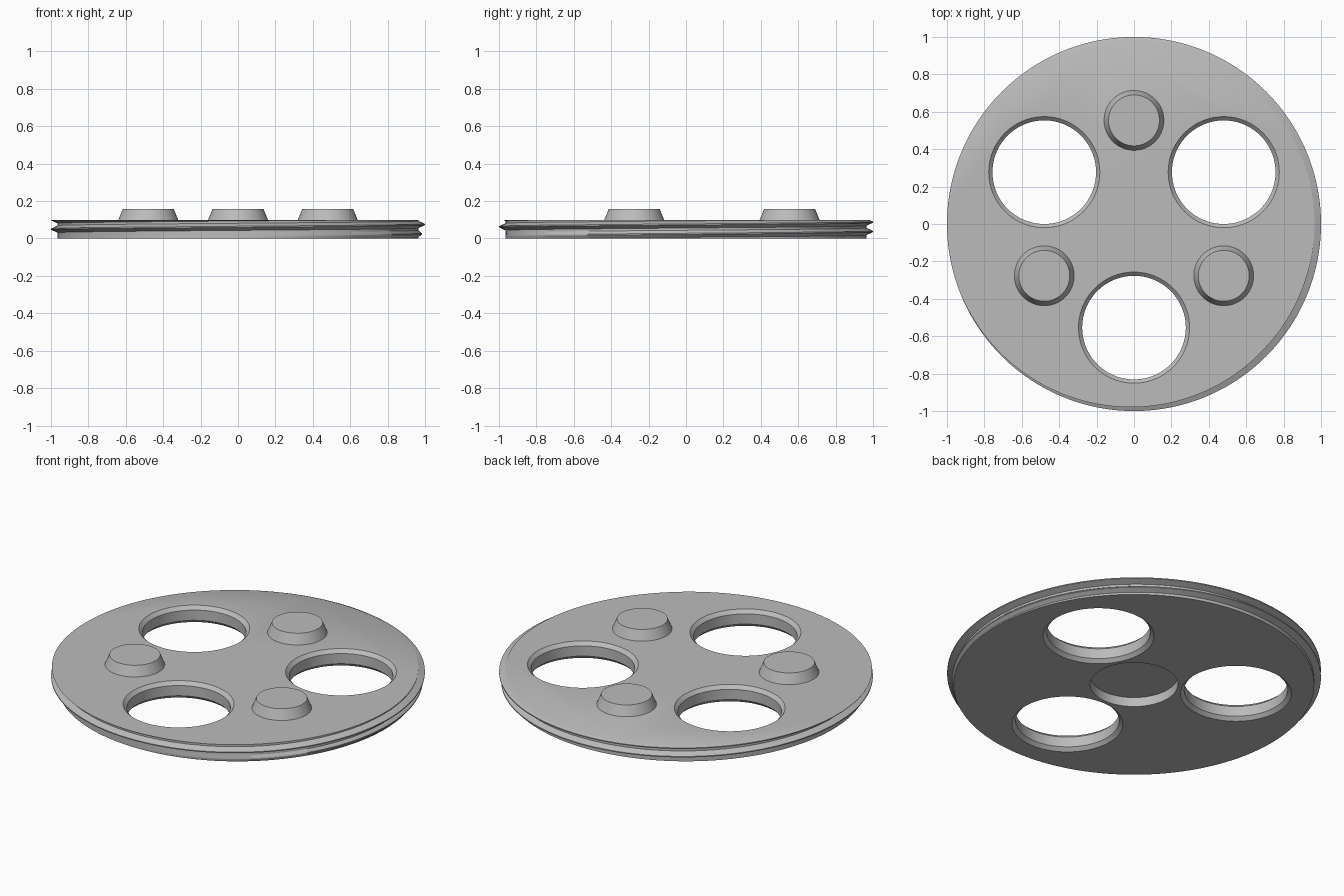
import bpy, bmesh, math
from math import cos, sin, pi, tau

cube = bpy.data.objects.get("Cube")
if cube:
    bpy.data.objects.remove(cube, do_unlink=True)

grey = bpy.data.materials.new("plain grey")
grey.use_nodes = True
GREY = (0.5, 0.5, 0.5, 1)
grey.diffuse_color = GREY
grey.node_tree.nodes["Principled BSDF"].inputs["Base Color"].default_value = GREY

HEIGHT, PITCH = 0.1, 0.05
ROOT, DEPTH = 0.965, 0.035
CREST_HALF, ROOT_HALF = 0.003, 0.019    # distances from the crest line
RING = 0.554                            # radius on which holes and pegs sit


def finish(name, bm):
    bmesh.ops.recalc_face_normals(bm, faces=bm.faces[:])
    mesh = bpy.data.meshes.new(name)
    bm.to_mesh(mesh)
    bm.free()
    obj = bpy.data.objects.new(name, mesh)
    mesh.materials.append(grey)
    bpy.context.collection.objects.link(obj)
    return obj


def lathe(name, profile, x=0, y=0, bottom=True, steps=96):
    """Spin an (r, z) profile around a vertical axis and cap its ends."""
    bm = bmesh.new()
    rings = [[bm.verts.new((x + r * cos(tau * i / steps), y + r * sin(tau * i / steps), z))
              for i in range(steps)] for r, z in profile]
    for a, b in zip(rings, rings[1:]):
        for i in range(steps):
            j = (i + 1) % steps
            bm.faces.new((a[i], a[j], b[j], b[i]))
    bm.faces.new(rings[-1])
    if bottom:
        bm.faces.new(rings[0][::-1])
    return finish(name, bm)


def rim_radius(angle, z):
    """Helical thread whose first turn fades in at the underside."""
    p = (z - PITCH / 2) / PITCH - angle / tau
    turn = round(p)
    off = abs(p - turn) * PITCH
    ridge = min(1, max(0, (ROOT_HALF - off) / (ROOT_HALF - CREST_HALF)))
    fade = min(1, max(0, (angle + tau * turn + pi / 2) / pi))
    return ROOT + DEPTH * ridge * fade


def threaded_disc(steps=160):
    bm = bmesh.new()
    offsets = (-ROOT_HALF, -CREST_HALF, CREST_HALF, ROOT_HALF)
    columns = []
    for i in range(steps + 1):
        a = tau * i / steps
        levels = [PITCH * (0.5 + k + a / tau) + o for k in range(-3, 4) for o in offsets]
        column = []
        for z in levels:
            z = min(HEIGHT, max(0, z))
            r = rim_radius(a, z)
            column.append(bm.verts.new((r * cos(a), r * sin(a), z)))
        columns.append(column)
    for a, b in zip(columns, columns[1:]):
        for j in range(len(a) - 1):
            if max(v.co.z for v in (a[j + 1], b[j + 1])) > 0 and \
               min(v.co.z for v in (a[j], b[j])) < HEIGHT:
                bm.faces.new((a[j], b[j], b[j + 1], a[j + 1]))
    bmesh.ops.delete(bm, geom=[v for v in bm.verts if not v.link_faces], context='VERTS')
    bmesh.ops.remove_doubles(bm, verts=bm.verts[:], dist=0.00005)
    bmesh.ops.holes_fill(bm, edges=[e for e in bm.edges if e.is_boundary], sides=0)
    return finish("threaded_disc", bm)


def cut(target, cutter):
    mod = target.modifiers.new("cut", 'BOOLEAN')
    mod.operation = 'DIFFERENCE'
    mod.solver = 'EXACT'
    mod.object = cutter
    bpy.context.view_layer.objects.active = target
    bpy.ops.object.modifier_apply(modifier=mod.name)
    bpy.data.objects.remove(cutter, do_unlink=True)


disc = threaded_disc()

# Central recess in the underside
cut(disc, lathe("recess_cutter", [(0.235, -0.05), (0.235, 0.055)]))

# Three chamfered through holes alternating with three tapered pegs
hole = [(0.307, -0.01), (0.277, 0.02), (0.277, 0.08), (0.307, 0.11)]
peg = [(0.16, HEIGHT), (0.136, 0.158)]
parts = [disc]
for n in range(3):
    a = -pi / 2 + n * tau / 3
    cut(disc, lathe("hole_cutter", hole, RING * cos(a), RING * sin(a)))
    parts.append(lathe("peg_%d" % (n + 1), peg, -RING * cos(a), -RING * sin(a), bottom=False))

# Smooth round walls, keep chamfers and thread edges crisp
bpy.ops.object.select_all(action='DESELECT')
for obj in parts:
    obj.select_set(True)
bpy.context.view_layer.objects.active = disc
bpy.ops.object.shade_smooth_by_angle(angle=math.radians(25))
